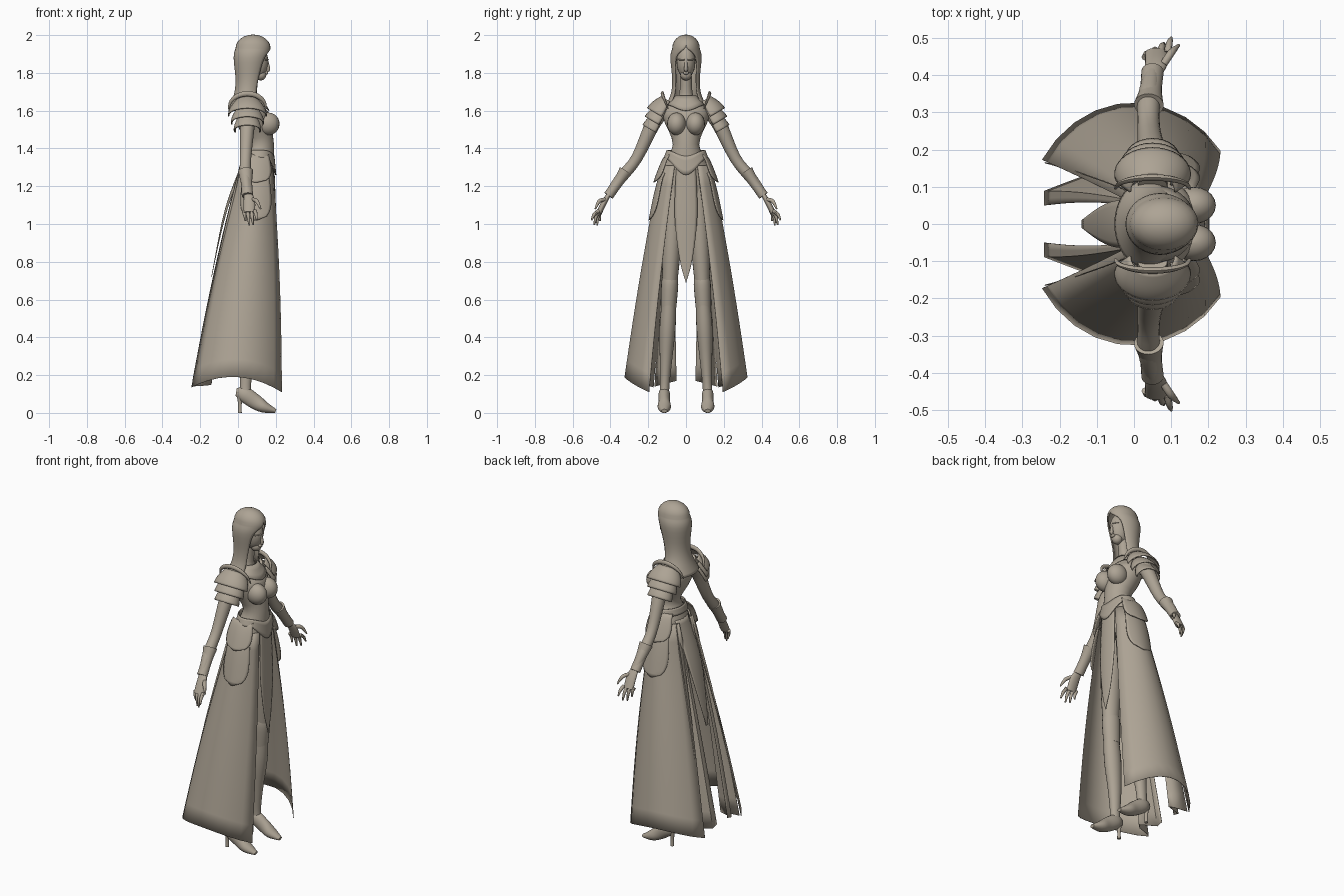
import bpy
import bmesh
from math import sin, cos, pi, radians
from mathutils import Vector

cube = bpy.data.objects.get("Cube")
if cube:
    bpy.data.objects.remove(cube)

clay = bpy.data.materials.new("warm_grey_clay")
clay.use_nodes = True
clay.diffuse_color = (.42, .37, .3, 1)
clay.node_tree.nodes["Principled BSDF"].inputs["Base Color"].default_value = clay.diffuse_color


def steps(count, start=0, end=1):
    """Evenly spaced values from start to end."""
    return [start + (end - start) * i / count for i in range(count + 1)]


def refine(keys, count=4):
    """Catmull-Rom interpolation of tuples of any length."""
    out = []
    last = len(keys) - 1
    for i in range(last):
        before, here, there, after = (Vector(keys[max(0, min(last, i + k))]) for k in (-1, 0, 1, 2))
        leave, arrive = (there - before) / 2, (after - here) / 2
        for t in steps(count)[:-1]:
            ease = t * t * (3 - 2 * t)
            out.append(here.lerp(there, ease) + leave * t * (1 - t) ** 2 - arrive * t * t * (1 - t))
    return out + [Vector(keys[-1])]


def surface(name, rows, closed=False, mirror=False, thick=0):
    """Skin a list of point rows; closed rows become capped tubes."""
    bm = bmesh.new()
    grid = [[bm.verts.new(point) for point in row] for row in rows]
    width = len(rows[0])
    for low, high in zip(grid, grid[1:]):
        for j in range(width if closed else width - 1):
            k = (j + 1) % width
            bm.faces.new((low[j], low[k], high[k], high[j]))
    if closed:
        bm.faces.new(grid[0][::-1])
        bm.faces.new(grid[-1])
    bmesh.ops.remove_doubles(bm, verts=bm.verts, dist=.0002)
    bmesh.ops.recalc_face_normals(bm, faces=bm.faces)
    mesh = bpy.data.meshes.new(name)
    bm.to_mesh(mesh)
    bm.free()
    mesh.materials.append(clay)
    obj = bpy.data.objects.new(name, mesh)
    bpy.context.collection.objects.link(obj)
    if thick:
        modifier = obj.modifiers.new("thickness", 'SOLIDIFY')
        modifier.thickness = thick
        modifier.offset = 0
    if mirror:
        modifier = obj.modifiers.new("other_side", 'MIRROR')
        modifier.use_axis = (False, True, False)
        modifier.use_mirror_merge = False
    bpy.ops.object.select_all(action='DESELECT')
    obj.select_set(True)
    bpy.context.view_layer.objects.active = obj
    bpy.ops.object.shade_smooth_by_angle(angle=radians(45))


def tube(name, keys, mirror=True, flat=1, ref=(1, 0, 0), sides=20):
    """Tube through (x, y, z, radius along ref, optional other radius)."""
    path = refine(keys)
    rows = []
    for i, key in enumerate(path):
        ahead, behind = path[min(i + 1, len(path) - 1)], path[max(i - 1, 0)]
        along = Vector((ahead - behind)[:3]).normalized()
        across = Vector(ref)
        across = (across - along * across.dot(along)).normalized()
        side = along.cross(across) * key[-1] * flat
        across = across * key[3]
        rows.append([Vector(key[:3]) + across * cos(a) + side * sin(a)
                     for a in steps(sides, 0, 2 * pi)[:-1]])
    surface(name, rows, closed=True, mirror=mirror)


def ball(name, centre, radii, mirror=False):
    x, y, z = centre
    width, depth, height = radii
    rows = [[(x + width * sin(p) * cos(a), y + depth * sin(p) * sin(a), z + height * cos(p))
             for a in steps(20, 0, 2 * pi)[:-1]] for p in steps(12, .02, pi - .02)]
    surface(name, rows, closed=True, mirror=mirror)


# Torso with neck, and bust
tube("torso", [(x, 0, z, depth, width) for x, z, depth, width in (
    (.1, 1.16, .08, .12), (.1, 1.28, .09, .13), (.12, 1.42, .07, .07), (.08, 1.56, .09, .12),
    (.07, 1.62, .06, .1), (.06, 1.67, .04, .04), (.08, 1.8, .03, .03))], mirror=False, sides=28)
ball("bust", (.16, .05, 1.53), (.06, .05, .06), mirror=True)

# Face with chin, nose, lips and brows
ball("face", (.1, 0, 1.86), (.06, .05, .09))
ball("chin", (.12, 0, 1.79), (.03, .03, .03))
ball("lips", (.15, 0, 1.8), (.01, .015, .01))
tube("nose", [(.15, 0, 1.88, .005), (.16, 0, 1.82, .01), (.15, 0, 1.81, .005)], mirror=False)
tube("brows", [(.16, .01, 1.87, .004), (.14, .04, 1.87, .003)], ref=(0, 0, 1))

# Hood: arcs open around the face, closed above the brow
hood = refine([(.04, 1.6, .09, .12, 60), (.05, 1.68, .07, .08, 50), (.06, 1.76, .07, .07, 50),
               (.07, 1.88, .09, .08, 40), (.08, 1.93, .09, .07, 4)])
hood += [(.08, 1.93 + .07 * sin(p), .09 * cos(p), .07 * cos(p), 0) for p in steps(6, 0, pi / 2)[1:]]
rows = []
for x, z, depth, width, gap in hood:
    edge = radians(max(gap, 0))
    rows.append([(x + depth * cos(a), width * sin(a), z) for a in steps(28, edge, 2 * pi - edge)])
surface("hood", rows, thick=.006)

# Collar dipping to a point on the chest
rows = [[(.065 + (.05 + .05 * k) * cos(a), (.05 + .05 * k) * sin(a),
          1.68 - k * (.05 + .03 * max(0, cos(a)) ** 4)) for a in steps(32, 0, 2 * pi)] for k in steps(3)]
surface("collar", rows, thick=.005)

# Arms, flared bracers and hands
tube("arms", [(.05, .1, 1.62, .04), (.05, .17, 1.54, .04), (.04, .26, 1.35, .03),
              (.04, .34, 1.25, .03), (.05, .41, 1.16, .02)])
tube("bracers", [(.04, .32, 1.28, .04), (.045, .36, 1.22, .03), (.05, .41, 1.15, .03)], flat=.9)
tube("palms", [(.05, .4, 1.17, .02), (.06, .43, 1.12, .03), (.06, .46, 1.06, .03)], flat=.5)
tube("thumbs", [(.08, .43, 1.13, .01), (.1, .46, 1.12, .01), (.12, .48, 1.08, .004)])
for i, finger in enumerate(("index", "middle", "ring", "little")):
    root = Vector((.09 - .02 * i, .46 - .004 * i, 1.07, .01))
    tip = Vector((.1 - .02 * i, .5 - .015 * i, 1.02 - .03 * sin(i), .004))
    knuckle = root.lerp(tip, .5) + Vector((0, .006, .006, .002))
    tube(finger + "_fingers", [root, knuckle, tip], sides=8)

# Shoulder armour: three overlapping plates down the arm, with a raised inner rim
DOWN_ARM = Vector((0, .5, -.86))
OUTWARD = Vector((0, .86, .5))
for i, plate in enumerate(("dome", "middle_plate", "lower_plate")):
    rows = []
    for t in steps(8):
        centre = Vector((.05, .09, 1.65)) + DOWN_ARM * (.045 * i + .09 * t)
        reach = (.1 - .015 * i) * (.6 + .4 * sin(t * pi / 2))
        sweep = .1 + .15 * i
        rows.append([centre + Vector((reach * cos(a), 0, 0)) + OUTWARD * .8 * reach * sin(a)
                     for a in steps(18, -sweep, pi + sweep)])
    surface("shoulder_" + plate, rows, mirror=True, thick=.006)
tube("shoulder_rims", [(.05 + .1 * cos(a), .095 + .03 * sin(a), 1.61 + .08 * sin(a),
                        .003 + .006 * sin(a), .004 + .01 * sin(a)) for a in steps(6, 0, pi)],
     ref=(0, 1, 0), sides=8)

# Waist girdle dipping to a point in front
rows = []
for k in steps(4):
    row = []
    for a in steps(48, 0, 2 * pi):
        dip = max(0, cos(a)) ** 4
        row.append((.11 + (.08 + .01 * k) * cos(a), (.1 + .015 * k) * sin(a),
                    1.39 - .03 * dip - k * (.04 + .06 * dip)))
    rows.append(row)
surface("waist_girdle", rows, thick=.006)

# Two overlapping rounded hip plates on each side
for name, top, drop, inner, outer in (("hip_lower_plates", 1.27, .25, .13, .195),
                                      ("hip_upper_plates", 1.37, .15, .1, .17)):
    rows = []
    for v in steps(12):
        half = .08 * (1 - .25 * (1 - v) ** 2) * (1 - v ** 6) ** .5 + .006
        rows.append([(.095 + half * s, inner + (outer - inner) * v ** .7 - 4 * (half * s) ** 2, top - drop * v)
                     for s in steps(12, -1, 1)])
    surface(name, rows, mirror=True, thick=.006)


def hang(name, pleats):
    """Cloth hanging from waist points to hem points, slightly puffed."""
    rows = []
    for v in steps(12):
        rows.append([Vector(waist).lerp(Vector(hem), v) + Vector((hem[0] * .05, .008, 0)) * sin(pi * v)
                     for waist, hem in pleats])
    surface(name, rows, mirror=True, thick=.003)


# Skirt halves, open in front, with a folded inner flap behind
hang("skirt_halves", [((.1 + .105 * cos(a), .135 * sin(a) ** 1.6, 1.31),
                       (.29 * cos(a), .325 * sin(a), .19 - .1 * cos(a) ** 2 - .02 * cos(a)))
                      for a in steps(9, radians(37), radians(148))])
hang("skirt_back_flaps", [((.01, .08 - .03 * s, 1.31),
                           (.1 * max(0, sin(s * pi / .6)) - .24, .165 - .115 * s, .14 + .03 * s))
                          for s in steps(6)])

# Front and back hanging panels: (x, z, half width)
for name, keys, bow in (
        ("front_panel", [(.19, 1.33, .05), (.2, 1.05, .06), (.2, .82, .035), (.2, .69, .001)], -3),
        ("back_panel", [(.02, 1.32, .06), (-.07, 1.07, .06), (-.14, .72, .01)], 3)):
    rows = [[(x + bow * (half * s) ** 2, half * s, z) for s in steps(8, -1, 1)]
            for x, z, half in refine(keys, 6)]
    surface(name, rows, thick=.003)

# Legs splaying toward the feet, with boot cuffs at the knee
for name, keys in (
        ("legs", [(.1, 1.24, .07), (.1, .9, .06), (.09, .64, .045), (.07, .46, .05),
                  (.05, .3, .04), (.04, .16, .03), (.04, .1, .03)]),
        ("boot_cuffs", [(.09, .73, .045), (.09, .68, .053), (.08, .56, .048)])):
    tube(name, [(x, .12 - .05 * z, z, radius) for x, z, radius in keys], flat=.85)

# High-heeled shoes
FOOT = .115
tube("shoes", [(x, FOOT, z, height, width) for x, z, height, width in (
    (-.01, .11, .02, .01), (.03, .1, .04, .03), (.09, .06, .04, .03),
    (.14, .03, .03, .035), (.2, .01, .01, .015))], ref=(0, 0, 1))
tube("shoe_heels", [(.01, FOOT, .11, .02), (.01, FOOT, .05, .01), (.01, FOOT, 0, .01)])
